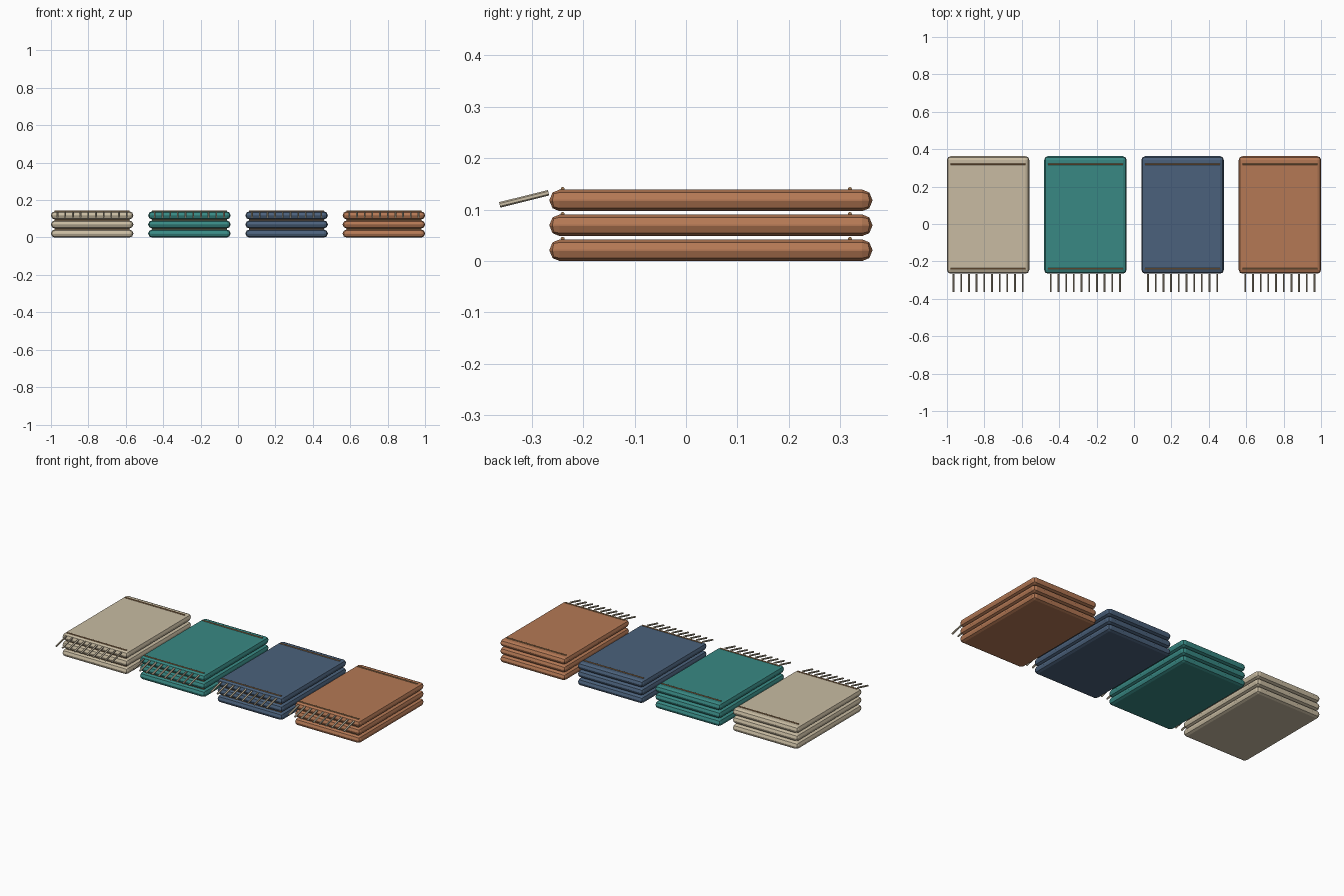
import bpy
from math import radians

if "Cube" in bpy.data.objects:
    bpy.data.objects.remove(bpy.data.objects["Cube"], do_unlink=True)

WIDTH, DEPTH, HEIGHT = 0.44, 0.628, 0.042
PITCH = 0.0485
MID_Y = 0.0485
LAYERS = 3
TASSELS = 10


def material(name, rgb):
    mat = bpy.data.materials.new(name)
    mat.use_nodes = True
    color = (*rgb, 1.0)
    mat.diffuse_color = color
    bsdf = mat.node_tree.nodes["Principled BSDF"]
    bsdf.inputs["Base Color"].default_value = color
    bsdf.inputs["Roughness"].default_value = 0.9
    return mat


def towel(name, x, z, mat):
    bpy.ops.mesh.primitive_cube_add(size=1, location=(x, MID_Y, z))
    ob = bpy.context.object
    ob.name = name
    ob.scale = (WIDTH, DEPTH, HEIGHT)
    bpy.ops.object.transform_apply(location=False, rotation=False, scale=True)
    bevel = ob.modifiers.new("soft_edges", "BEVEL")
    bevel.width = 0.0195
    bevel.segments = 2
    ob.data.materials.append(mat)


def rod(name, location, rotation, radius, length, sides, mat):
    bpy.ops.mesh.primitive_cylinder_add(
        vertices=sides, radius=radius, depth=length,
        location=location, rotation=rotation)
    ob = bpy.context.object
    ob.name = name
    ob.data.materials.append(mat)
    bpy.ops.object.shade_smooth_by_angle(angle=radians(50))


stitch_mat = material("stitch_brown", (0.36, 0.2, 0.09))
tassel_mat = material("tassel_cream", (0.6, 0.52, 0.38))
stacks = {
    "cream": (0.58, 0.5, 0.36),
    "teal": (0.04, 0.25, 0.23),
    "blue": (0.07, 0.12, 0.2),
    "terracotta": (0.46, 0.19, 0.09),
}

for i, (color, rgb) in enumerate(stacks.items()):
    x = -0.78 + 0.52 * i
    mat = material("cloth_" + color, rgb)

    # Folded layers, each with a raised seam near both ends
    for layer in range(LAYERS):
        z = HEIGHT / 2 + layer * PITCH
        towel(f"{color}_towel_{layer + 1}", x, z, mat)
        for end, y in (("front", -0.24), ("back", 0.319)):
            rod(f"{color}_{end}_seam_{layer + 1}", (x, y, z + HEIGHT / 2 + 0.001),
                (0, radians(90), 0), 0.004, 0.4, 8, stitch_mat)

    # Drooping fringe on the top layer
    for k in range(TASSELS):
        offset = -0.185 + 0.37 * k / (TASSELS - 1)
        rod(f"{color}_tassel_{k + 1}", (x + offset, -0.315, 0.121),
            (radians(104), 0, 0), 0.0055, 0.098, 6, tassel_mat)
